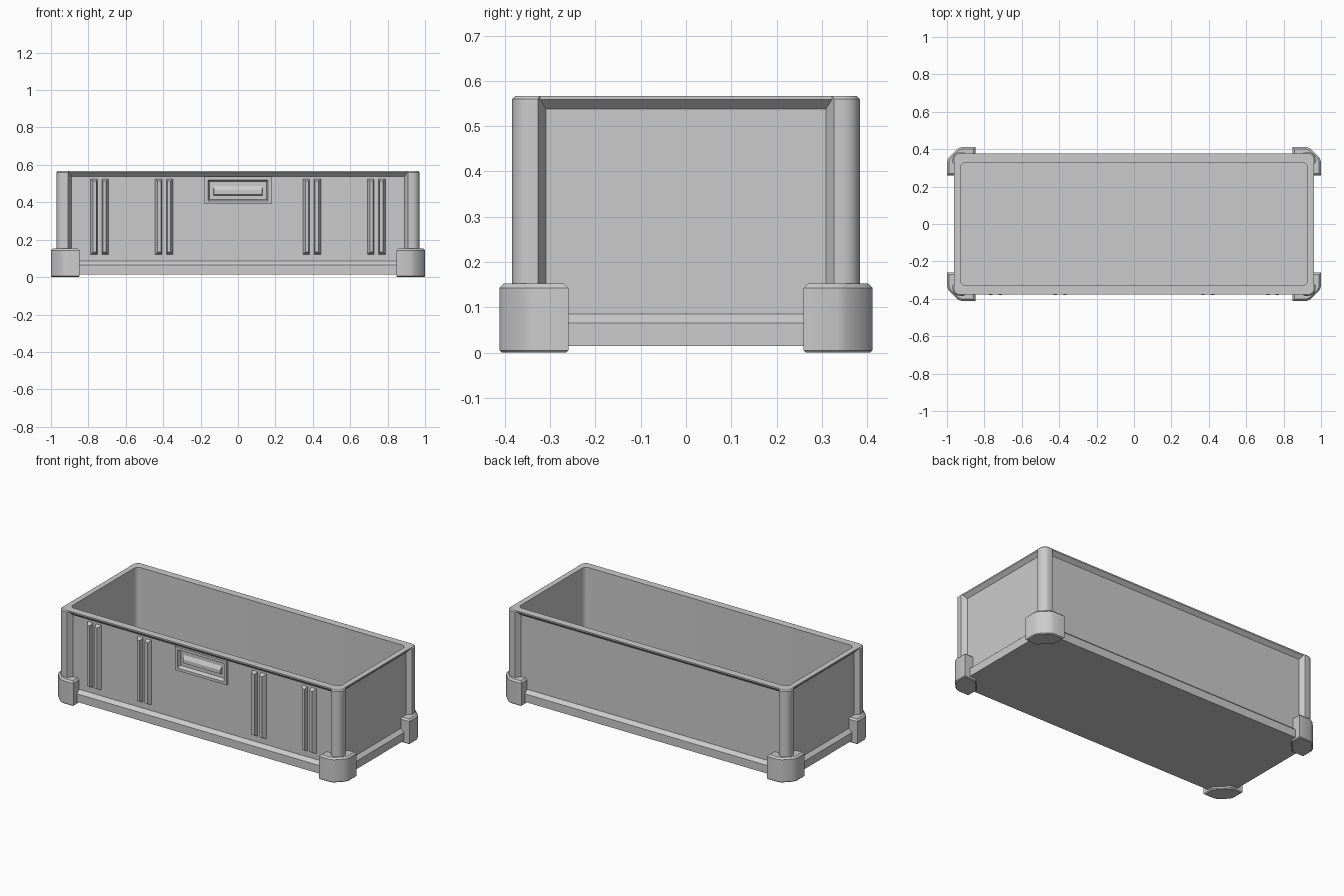
import bpy, bmesh, math
from mathutils import Vector, Matrix

cube = bpy.data.objects.get("Cube")
if cube:
    bpy.data.objects.remove(cube, do_unlink=True)

grey = bpy.data.materials.new("crate grey")
grey.use_nodes = True
COLOUR = (0.6, 0.6, 0.6, 1)
grey.diffuse_color = COLOUR
grey.node_tree.nodes["Principled BSDF"].inputs["Base Color"].default_value = COLOUR


def finish(name, bm):
    bmesh.ops.recalc_face_normals(bm, faces=bm.faces)
    mesh = bpy.data.meshes.new(name)
    bm.to_mesh(mesh)
    bm.free()
    mesh.materials.append(grey)
    ob = bpy.data.objects.new(name, mesh)
    bpy.context.collection.objects.link(ob)
    return ob


def box(bm, lo, hi):
    lo, hi = Vector(lo), Vector(hi)
    m = Matrix.Translation((lo + hi) / 2) @ Matrix.Diagonal((hi - lo).to_4d())
    bmesh.ops.create_cube(bm, size=1, matrix=m)


def rounded_box(name, lo, hi, radius, top_chamfer=0):
    bm = bmesh.new()
    box(bm, lo, hi)
    upright = [e for e in bm.edges if abs(e.verts[0].co.z - e.verts[1].co.z) > 0.01]
    bmesh.ops.bevel(bm, geom=upright, offset=radius, segments=4, profile=0.5, affect='EDGES')
    if top_chamfer:
        top = [e for e in bm.edges if all(v.co.z > hi[2] - 0.001 for v in e.verts)]
        bmesh.ops.bevel(bm, geom=top, offset=top_chamfer, segments=1, affect='EDGES')
    return finish(name, bm)


def frustum(bm, matrix, near, far):
    """Tapered block between two rectangles (u0, u1, v0, v1, depth)."""
    rings = []
    for u0, u1, v0, v1, d in (near, far):
        corners = ((u0, v0), (u1, v0), (u1, v1), (u0, v1))
        rings.append([bm.verts.new(matrix @ Vector((u, d, v))) for u, v in corners])
    a, b = rings
    bm.faces.new(a)
    bm.faces.new(b[::-1])
    for i in range(4):
        j = (i + 1) % 4
        bm.faces.new((a[i], a[j], b[j], b[i]))


def cut(target, cutter):
    mod = target.modifiers.new("cut", 'BOOLEAN')
    mod.operation, mod.solver, mod.object = 'DIFFERENCE', 'EXACT', cutter
    bpy.context.view_layer.objects.active = target
    bpy.ops.object.modifier_apply(modifier=mod.name)
    bpy.data.objects.remove(cutter, do_unlink=True)


def prism(bm, points, z0, z1, chamfer):
    face = bm.faces.new([bm.verts.new((x, y, z0)) for x, y in points])
    ext = bmesh.ops.extrude_face_region(bm, geom=[face])["geom"]
    top = [v for v in ext if isinstance(v, bmesh.types.BMVert)]
    bmesh.ops.translate(bm, verts=top, vec=(0, 0, z1 - z0))
    edges = [e for e in {e for v in top for e in v.link_edges}
             if all(v in top for v in e.verts)]
    bmesh.ops.bevel(bm, geom=edges, offset=chamfer, segments=1, affect='EDGES')


# Hollow body with chamfered rim
HX, HY, TOP = 0.97, 0.384, 0.567
PROUD, DEPTH = 0.008, 0.03
body = rounded_box("crate_body", (-HX, -HY, 0.015), (HX, HY, TOP), 0.038, 0.007)
cut(body, rounded_box("cavity", (-0.928, -0.33, 0.05), (0.928, 0.33, 0.7), 0.03))

# Sides set back between the corner posts, then sunken panels with sloping borders
for angle, dist, half in ((0, HY, 0.909), (180, HY, 0.909), (90, HX, 0.327), (270, HX, 0.327)):
    turn = Matrix.Rotation(math.radians(angle), 4, 'Z')
    wide, slim, deep = half + 0.006, half - 0.005, half - 0.018
    bm = bmesh.new()
    frustum(bm, turn,
            (-wide, wide, -0.1, 0.7, -dist - 0.01),
            (-slim, slim, -0.1, 0.7, -dist + PROUD))
    cut(body, finish("setback_cutter", bm))
    bm = bmesh.new()
    frustum(bm, turn,
            (-half, half, 0.058, 0.566, -dist),
            (-deep, deep, 0.085, 0.538, -dist + DEPTH))
    cut(body, finish("panel_cutter", bm))

# Opening behind the front grip
bm = bmesh.new()
box(bm, (-0.165, -0.4, 0.405), (0.165, -0.34, 0.525))
cut(body, finish("grip_cutter", bm))

# Front grip: framed pocket with a sloping ledge
bm = bmesh.new()
box(bm, (-0.178, -0.368, 0.39), (0.178, -0.335, 0.537))
front = [min(bm.faces, key=lambda f: f.calc_center_median().y)]
bmesh.ops.inset_region(bm, faces=front, thickness=0.024)
bmesh.ops.inset_region(bm, faces=front, thickness=0.012, depth=-0.024)
frustum(bm, Matrix(),
        (-0.132, 0.132, 0.437, 0.49, -0.342),
        (-0.128, 0.128, 0.442, 0.465, -0.358))
grip = finish("front_grip", bm)

# Paired upright ribs on the front, with a narrow groove between each pair
bm = bmesh.new()
for centre in (-0.74, -0.395, 0.395, 0.74):
    for side in (-1, 1):
        base = sorted(centre + side * u for u in (0.011, 0.05))
        tip = sorted(centre + side * u for u in (0.017, 0.035))
        frustum(bm, Matrix(), (*base, 0.12, 0.526, -0.35), (*tip, 0.134, 0.514, -0.379))
ribs = finish("front_ribs", bm)

# Corner feet: wrap around each corner above a pad
FY = 0.412
corner = [(1 - a, FY - b) for a, b in
          ((0, 0.078), (0.01, 0.055), (0.055, 0.01), (0.078, 0))]
outer = [(1, 0.26)] + corner + [(0.847, FY)]
wrap = outer + [(0.847, 0.342), (0.934, 0.342), (0.934, 0.26)]
pad = outer + [(0.847, 0.34), (0.92, 0.26)]
feet = []
for end, sx in (("left", 1), ("right", -1)):
    for face, sy in (("back", 1), ("front", -1)):
        bm = bmesh.new()
        prism(bm, wrap, 0.03, 0.153, 0.01)
        prism(bm, pad, 0.03, 0, 0.005)
        bmesh.ops.scale(bm, verts=bm.verts, vec=(sx, sy, 1))
        feet.append(finish(f"{face}_{end}_foot", bm))

# Smooth the rounded corners, keep the rest crisp
bpy.ops.object.select_all(action='DESELECT')
for ob in [body, grip, ribs] + feet:
    ob.select_set(True)
bpy.context.view_layer.objects.active = body
bpy.ops.object.shade_smooth_by_angle(angle=math.radians(30))
